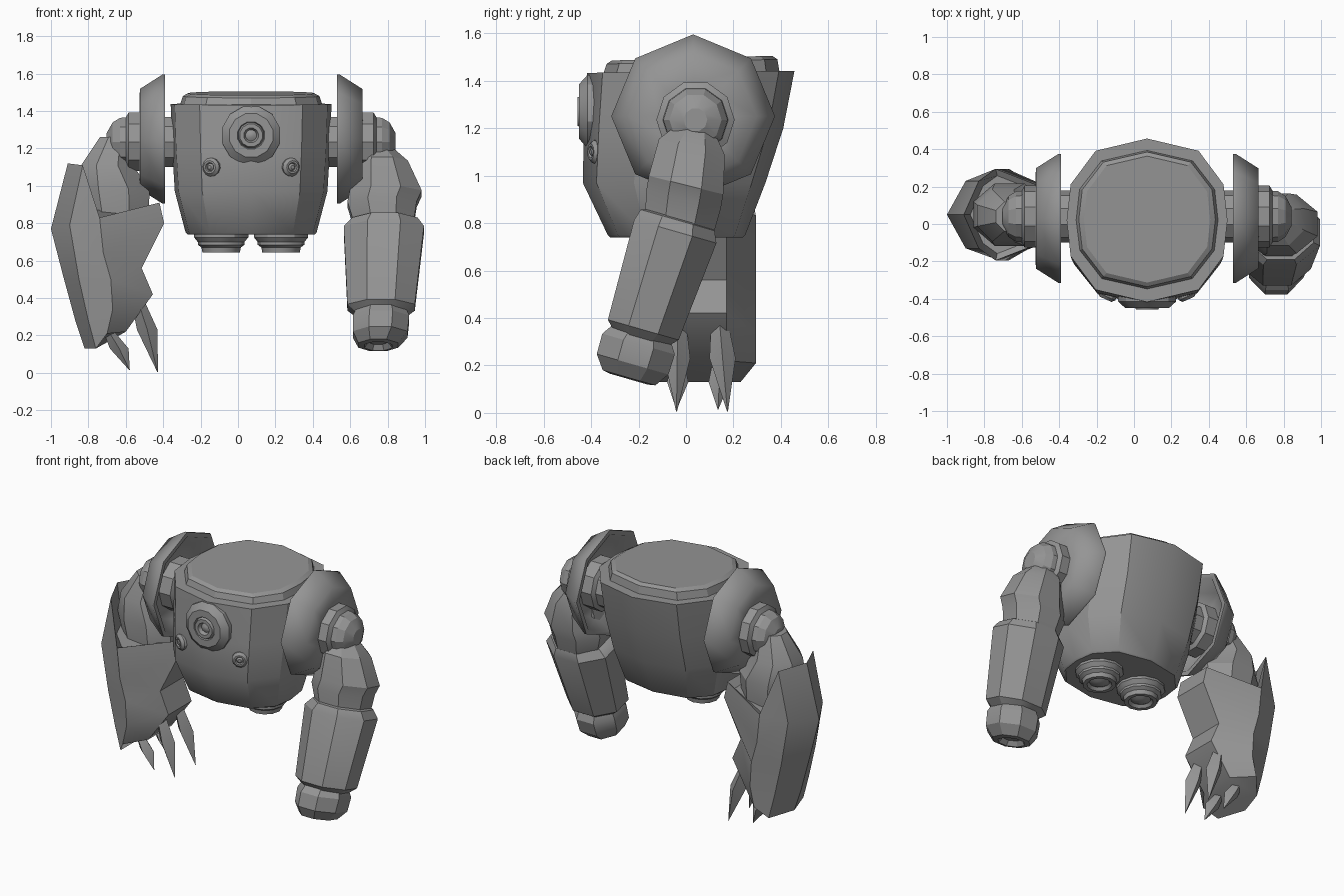
import bpy, bmesh
from math import sin, cos, pi, radians
from mathutils import Vector, Matrix

cube = bpy.data.objects.get("Cube")
if cube:
    bpy.data.objects.remove(cube, do_unlink=True)

grey = bpy.data.materials.new("plain_grey")
grey.use_nodes = True
GREY = (0.3, 0.3, 0.3, 1)
grey.diffuse_color = GREY
grey.node_tree.nodes["Principled BSDF"].inputs["Base Color"].default_value = GREY

MID = 0.07          # x of the body's centre line


def loft(name, rings, smooth=30):
    """Skin a list of equal-length point rings and cap both ends."""
    bm = bmesh.new()
    loops = [[bm.verts.new(p) for p in ring] for ring in rings]
    n = len(loops[0])
    for a, b in zip(loops, loops[1:]):
        for i in range(n):
            j = (i + 1) % n
            bm.faces.new((a[i], a[j], b[j], b[i]))
    bm.faces.new(loops[0])
    bm.faces.new(loops[-1])
    bmesh.ops.recalc_face_normals(bm, faces=bm.faces)
    mesh = bpy.data.meshes.new(name)
    bm.to_mesh(mesh)
    bm.free()
    mesh.materials.append(grey)
    obj = bpy.data.objects.new(name, mesh)
    bpy.context.collection.objects.link(obj)
    bpy.ops.object.select_all(action='DESELECT')
    obj.select_set(True)
    bpy.context.view_layer.objects.active = obj
    bpy.ops.object.shade_smooth_by_angle(angle=radians(smooth))
    return obj


def circle(n, phase=0.0):
    return [(cos(2 * pi * (i + phase) / n), sin(2 * pi * (i + phase) / n)) for i in range(n)]


def lathe(name, profile, loc, axis, n=12, phase=0.0, smooth=30):
    """Turn (radius, height) pairs round an axis through loc."""
    turn = Vector((0, 0, 1)).rotation_difference(Vector(axis)).to_matrix()
    rings = [[Vector(loc) + turn @ Vector((r * c, r * s, h)) for c, s in circle(n, phase)]
             for r, h in profile]
    return loft(name, rings, smooth)


def limb(name, stations, n=8, tilt=0.0, smooth=30):
    """Stations are (centre x, y, z, radius x, radius y), each ring tilted about x."""
    rot = Matrix.Rotation(radians(tilt), 3, 'X')
    rings = [[Vector((x, y, z)) + rot @ Vector((rx * c, ry * s, 0)) for c, s in circle(n, 0.5)]
             for x, y, z, rx, ry in stations]
    return loft(name, rings, smooth)


# Torso: twelve-sided barrel leaning back towards the top
half = [(0, 1), (.64, .85), (.95, .44), (1, 0), (.95, -.44), (.64, -.85)]
outline = half + [(-x, -y) for x, y in half]


def barrel(stations):
    return [[(MID + rx * x, y0 + ry * y, z + lean * y) for x, y in outline]
            for rx, ry, y0, z, lean in stations]


loft("torso", barrel([(.34, .28, -.04, .74, 0), (.35, .29, -.04, .75, 0),
                      (.408, .385, -.05, .97, 0), (.422, .42, -.01, 1.2, 0),
                      (.43, .437, .02, 1.437, .004)]))
loft("neck_lid", barrel([(.385, .375, .02, 1.42, .01), (.365, .36, .025, 1.48, .01),
                         (.338, .338, .025, 1.495, .01)]), 20)

# Chest lens and two small studs
lens = [(.13, -.06), (.16, -.01), (.16, .02), (.12, .055), (.075, .055), (.07, .045),
        (.062, .062), (.04, .062), (.03, .04), (.012, .05)]
lathe("chest_lens", lens, (MID, -.395, 1.27), (0, -1, 0), 12, .5)
stud = [(.05, -.05), (.05, .014), (.035, .03), (.025, .03), (.02, .02), (.01, .03)]
for side in (-1, 1):
    lathe("chest_stud", stud, (MID + side * .21, -.375, 1.10), (side * .45, -1, 0))

# Thrusters under the body
thruster = [(.145, .05), (.145, -.015), (.125, -.04), (.125, -.055), (.105, -.07),
            (.10, -.097), (.075, -.097), (.06, -.08), (.035, -.092), (.01, -.097)]
for side in (-1, 1):
    lathe("thruster", thruster, (MID + side * .16, -.045, .74), (0, 0, 1))

# Shoulders: hollow octagonal guard, collar and stepped joint on each side
guard = [(.13, .555), (.25, .555), (.315, .46), (.345, .46), (.345, .474), (.268, .595), (.14, .597)]
joint = [(.14, .36), (.14, .46), (.165, .475), (.165, .60), (.165, .655), (.138, .67),
         (.135, .70), (.11, .74), (.05, .772)]
for side in (-1, 1):
    lathe("shoulder_guard", guard, (MID, .03, 1.25), (side, 0, 0), 8, smooth=60)
    lathe("shoulder_joint", joint, (MID, .04, 1.235), (side, 0, 0), 10, .5, 20)

# Cannon arm (left)
limb("cannon_upper_arm", [(.74, .045, 1.20, .09, .085), (.77, .025, 1.12, .15, .155),
                          (.79, .0, .96, .208, .175), (.77, -.01, .90, .20, .175),
                          (.78, -.03, .78, .17, .16)], tilt=-14)
limb("cannon_forearm", [(.785, -.03, .82, .16, .15), (.785, -.035, .812, .19, .175),
                        (.78, -.045, .765, .232, .195), (.765, -.18, .35, .195, .168),
                        (.765, -.19, .315, .15, .13)], tilt=-16)
limb("cannon_muzzle", [(.765, -.185, .34, .14, .135), (.765, -.20, .29, .163, .172),
                       (.76, -.225, .205, .158, .17), (.75, -.24, .148, .115, .125),
                       (.75, -.24, .142, .08, .09), (.75, -.23, .17, .06, .07)], tilt=-16)

# Claw arm (right): upper arm
limb("claw_upper_arm", [(-.66, .04, 1.26, .085, .085), (-.70, .045, 1.11, .15, .15),
                        (-.665, .05, .98, .21, .18), (-.65, .05, .80, .18, .16)])

# Claw forearm: ridged outer shell running into the inner arm.
# Each row gives x, z for ridge, outer edge, front corner and inner edge.
rows = [((-.91, 1.12), (-.83, 1.11), (-.74, .83), (-.42, .91)),
        ((-1.0, .77), (-.90, .79), (-.72, .64), (-.395, .80)),
        ((-.93, .50), (-.85, .50), (-.68, .50), (-.515, .56)),
        ((-.87, .28), (-.80, .28), (-.67, .34), (-.455, .42)),
        ((-.82, .13), (-.76, .13), (-.70, .21), (-.60, .22))]
depth = (0, .18, .245, .12)
CY = .05


def shell_ring(row):
    front = [Vector((x, CY - d, z)) for (x, z), d in zip(row, depth)]
    back = [Vector((p.x, 2 * CY - p.y, p.z)) for p in front[:0:-1]]
    return front + back


shell = [shell_ring(r) for r in rows]
core = Vector((-.68, CY, .78))
lip = [core.lerp(p, .85) for p in shell[0]]
for p in lip:
    p.z = min(p.z, .87)
loft("claw_forearm", [lip] + shell)


# Claws: curved, tapering diamond spikes
def claw(name, root, bend, tip, wx, wy):
    rings = []
    for p, k in ((root, .6), (bend, 1), (tip, .03)):
        rings.append([(p[0] + wx * k * c, p[1] + wy * k * s, p[2]) for c, s in circle(4)])
    loft(name, rings)


for y, out in ((-.035, -.005), (.14, .035)):
    claw("finger_claw", (-.54, y, .40), (-.485, y + out * .4, .23), (-.43, y + out, .005), .055, .055)
    claw("thumb_claw", (-.69, y, .22), (-.635, y, .13), (-.58, y - .005, .015), .05, .045)
